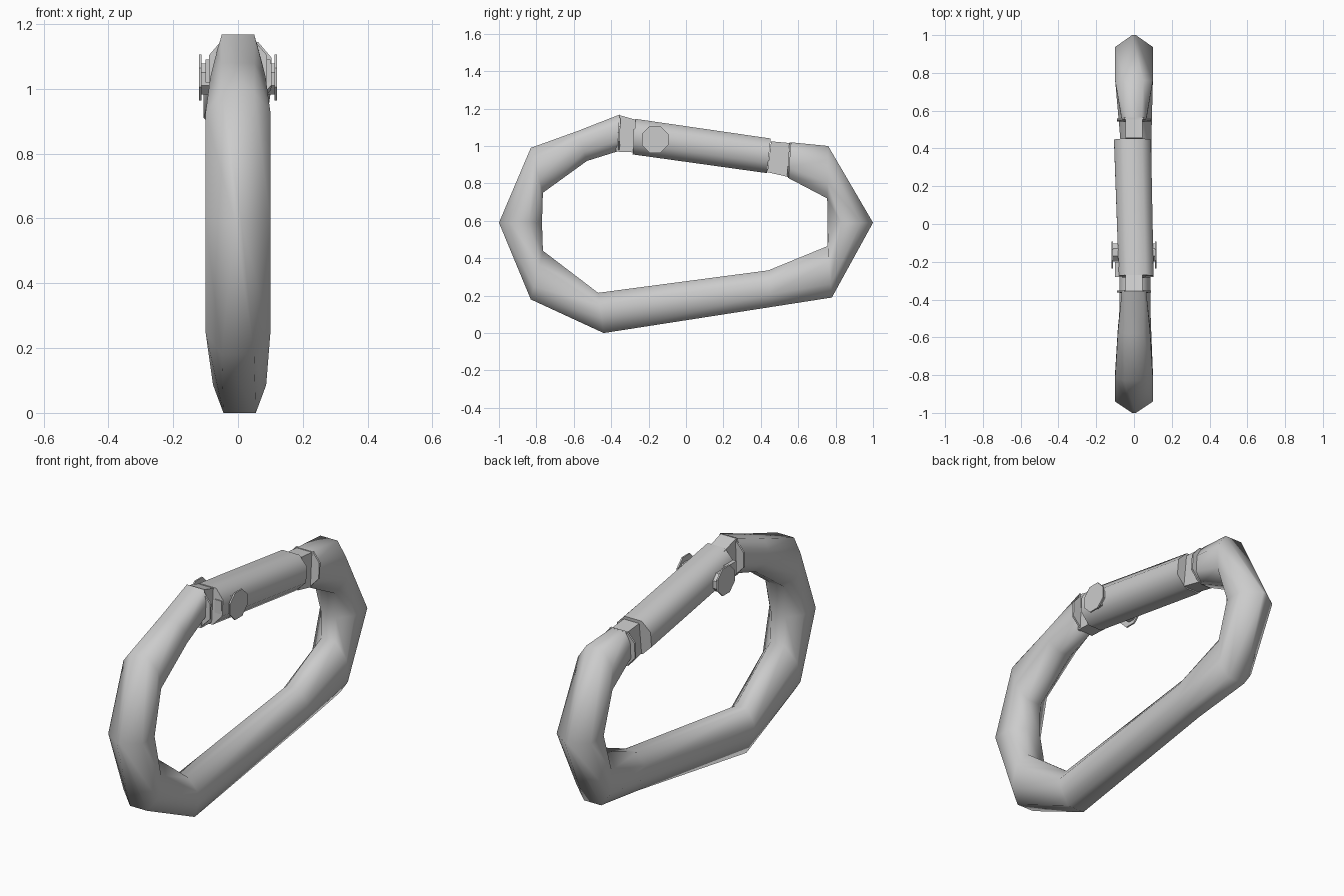
import bpy, bmesh, math
from mathutils import Vector

if "Cube" in bpy.data.objects:
    bpy.data.objects.remove(bpy.data.objects["Cube"])


def ring(outer, inner, half, flat, shift=0, t0=.26):
    # eight-sided cross-section between an outer and an inner (y, z) point
    o, i = Vector(outer), Vector(inner)
    prof = [(flat, 0), (half, t0), (half, .7), (half * .42, 1)]
    pts = [(x, t) for x, t in prof] + [(-x, t) for x, t in reversed(prof)]
    return [Vector((x + shift, *(o.lerp(i, t)))) for x, t in pts]


def loft(name, sections, angle=50):
    bm = bmesh.new()
    rows = [[bm.verts.new(p) for p in ring(*s)] for s in sections]
    for a, b in zip(rows, rows[1:]):
        for k in range(8):
            bm.faces.new((a[k], a[k - 1], b[k - 1], b[k]))
    bm.faces.new(rows[0])
    bm.faces.new(rows[-1][::-1])
    bmesh.ops.recalc_face_normals(bm, faces=bm.faces)
    return finish(name, bm, angle)


def prism(name, outline, x0, x1):
    # flat (y, z) outline extruded along x
    bm = bmesh.new()
    f = bm.faces.new([bm.verts.new((x0, y, z)) for y, z in outline])
    new = bmesh.ops.extrude_face_region(bm, geom=[f])["geom"]
    bmesh.ops.translate(bm, vec=(x1 - x0, 0, 0),
                        verts=[v for v in new if isinstance(v, bmesh.types.BMVert)])
    bmesh.ops.recalc_face_normals(bm, faces=bm.faces)
    return finish(name, bm, 0)


def finish(name, bm, angle):
    me = bpy.data.meshes.new(name)
    bm.to_mesh(me)
    bm.free()
    ob = bpy.data.objects.new(name, me)
    bpy.context.collection.objects.link(ob)
    if angle:
        bpy.ops.object.select_all(action='DESELECT')
        ob.select_set(True)
        bpy.context.view_layer.objects.active = ob
        bpy.ops.object.shade_smooth_by_angle(angle=math.radians(angle))
    return ob


# Main frame: outer point, inner point, half width, half width of outer flat,
# sideways shift, position of the upper side corner
loft("clip_frame", [
    ((.56, 1.02), (.545, .83), .065, .04),
    ((.76, 1.0), (.755, .72), .10, .05),
    ((1.0, .59), (.757, .59), .10, .01),
    ((.78, .19), (.757, .465), .10, .05),
    ((.46, .14), (.44, .335), .082, .045, .01, .35),
    ((-.44, .0), (-.47, .215), .082, .05, .005, .4),
    ((-.83, .18), (-.765, .44), .10, .05),
    ((-1.0, .59), (-.77, .59), .10, .01),
    ((-.83, .99), (-.765, .75), .10, .05),
    ((-.58, 1.08), (-.53, .92), .085, .05),
    ((-.355, 1.168), (-.37, .97), .065, .05)], 70)

# Swinging gate bar, slightly askew
loft("gate_bar", [
    ((-.27, 1.145), (-.285, .955), .092, .05, .012),
    ((.453, 1.04), (.433, .855), .098, .05, -.008)], 60)

# Narrow tongues that join frame and gate
prism("hinge_tongue", [(-.375, .97), (-.355, 1.165), (-.25, 1.135), (-.25, .965)], -.045, .045)
prism("latch_tongue", [(.435, .86), (.455, 1.025), (.565, 1.015), (.545, .835)], -.045, .045)

# Thin shoulder plates at the gaps
for name, o, i in (("hinge_shoulder", (-.36, 1.15), (-.365, .97)),
                   ("latch_shoulder", (.553, 1.02), (.54, .835))):
    d = Vector((.01, 0))
    loft(name, [(o, i, .09, .05), (Vector(o) + d, Vector(i) + d, .09, .05)], 30)


# Rivet with an eight-sided head on each side
def circle(cy, cz, r, n=8):
    return [(cy + r * math.cos(2 * math.pi * (k + .5) / n),
             cz + r * math.sin(2 * math.pi * (k + .5) / n)) for k in range(n)]


for side, s in (("left", -1), ("right", 1)):
    prism("rivet_stem_" + side, circle(-.15, 1.03, .052), .05 * s, .112 * s)
    prism("rivet_head_" + side, circle(-.165, 1.035, .077), .112 * s, .12 * s)
    prism("rivet_tab_" + side, [(-.28, 1.02), (-.28, 1.09), (-.2, 1.09), (-.2, 1.02)],
          .06 * s, .1 * s)
